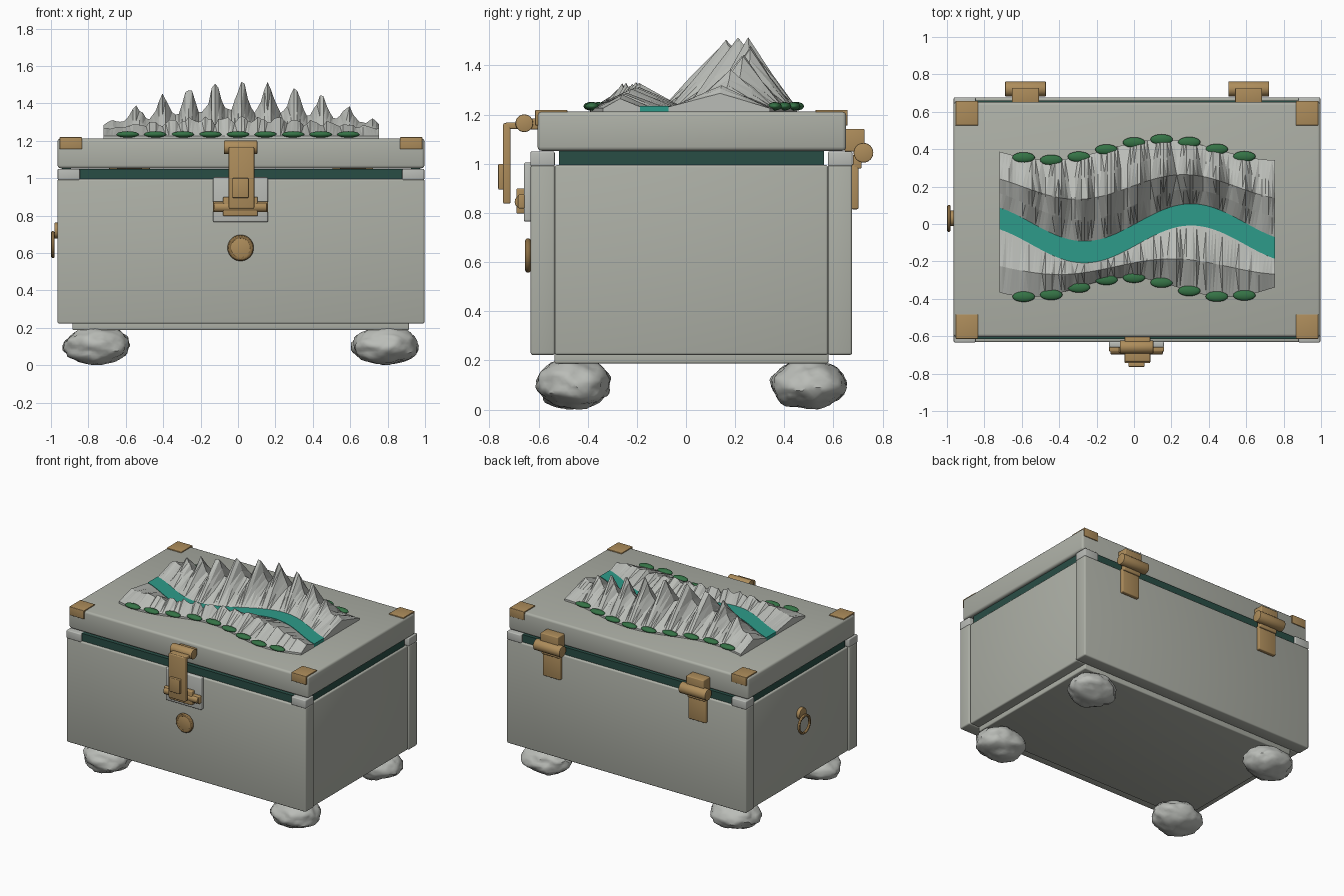
import bpy, bmesh, math, random
from mathutils import Vector, noise

if "Cube" in bpy.data.objects:
    bpy.data.objects.remove(bpy.data.objects["Cube"])

random.seed(4)
CX, CY = 0.016, 0.022   # centre of the chest


def material(name, rgb):
    m = bpy.data.materials.new(name)
    m.diffuse_color = (*rgb, 1)
    m.use_nodes = True
    m.node_tree.nodes["Principled BSDF"].inputs["Base Color"].default_value = m.diffuse_color
    return m


STONE = material("grey_stone", (0.42, 0.435, 0.385))
PALE = material("pale_stone", (0.49, 0.505, 0.475))
BRASS = material("brass", (0.42, 0.265, 0.105))
DARK_BRASS = material("dark_brass", (0.25, 0.15, 0.055))
TEAL = material("teal_water", (0.027, 0.33, 0.255))
SEAL = material("dark_green", (0.022, 0.075, 0.06))
BUSH = material("leaf_green", (0.035, 0.17, 0.06))


def finish(name, bm, mat, smooth=False):
    me = bpy.data.meshes.new(name)
    bmesh.ops.recalc_face_normals(bm, faces=bm.faces)
    bm.to_mesh(me)
    bm.free()
    ob = bpy.data.objects.new(name, me)
    bpy.context.collection.objects.link(ob)
    me.materials.append(mat)
    if smooth:
        bpy.ops.object.select_all(action='DESELECT')
        ob.select_set(True)
        bpy.context.view_layer.objects.active = ob
        bpy.ops.object.shade_smooth_by_angle(angle=math.radians(40))
    return ob


def box(name, x, y, z, mat, bevel=0.006):
    """Box from (min, max) ranges, with rounded edges."""
    bm = bmesh.new()
    bmesh.ops.create_cube(bm, size=1)
    for v in bm.verts:
        v.co = [r[0] + (c + 0.5) * (r[1] - r[0]) for c, r in zip(v.co, (x, y, z))]
    if bevel:
        bmesh.ops.bevel(bm, geom=bm.edges[:], offset=bevel, segments=3,
                        profile=0.5, affect='EDGES')
    return finish(name, bm, mat, True)


def rod(name, centre, radius, length, axis, mat, sides=32, bevel=0.004):
    bm = bmesh.new()
    bmesh.ops.create_cone(bm, cap_ends=True, segments=sides, radius1=radius,
                          radius2=radius, depth=length)
    rims = [e for e in bm.edges if abs(e.verts[0].co.z - e.verts[1].co.z) < 1e-5]
    bmesh.ops.bevel(bm, geom=rims, offset=bevel, segments=2, profile=0.5, affect='EDGES')
    q = Vector((0, 0, 1)).rotation_difference(Vector(axis))
    for v in bm.verts:
        v.co = q @ v.co + Vector(centre)
    return finish(name, bm, mat, True)


def ring(name, centre, major, minor, axis, mat):
    bpy.ops.mesh.primitive_torus_add(
        major_radius=major, minor_radius=minor, major_segments=40, minor_segments=12,
        location=centre, rotation=Vector((0, 0, 1)).rotation_difference(Vector(axis)).to_euler())
    ob = bpy.context.object
    ob.name = name
    ob.data.materials.append(mat)
    bpy.ops.object.shade_smooth_by_angle()
    return ob


# Chest walls, floor and lid
box("front_wall", (-0.965, 0.997), (-0.632, -0.533), (0.222, 0.995), STONE, 0.01)
box("back_wall", (-0.965, 0.997), (0.577, 0.676), (0.222, 0.995), STONE, 0.01)
for side, name in ((-1, "left_wall"), (1, "right_wall")):
    xs = sorted((CX + side * 0.87, CX + side * 0.972))
    box(name, xs, (-0.534, 0.578), (0.222, 0.995), STONE, 0.01)
    ss = sorted((CX + side * 0.91, CX + side * 0.957))
    box("side_seal", ss, (-0.517, 0.561), (0.985, 1.056), SEAL, 0)
box("floor", (-0.885, 0.915), (-0.535, 0.58), (0.187, 0.24), STONE, 0.008)
box("front_seal", (-0.85, 0.88), (-0.616, -0.565), (0.985, 1.05), SEAL, 0)
box("back_seal", (-0.85, 0.88), (0.61, 0.66), (0.985, 1.05), SEAL, 0)
box("lid", (-0.965, 0.997), (-0.604, 0.652), (1.053, 1.212), STONE, 0.016)

# Corner spacers, lid corner brackets and boulder feet
for sx in (-1, 1):
    for sy in (-1, 1):
        xs = sorted((CX + sx * 0.862, CX + sx * 0.98))
        ys = sorted((CY + sy * 0.556, CY + sy * 0.655))
        box("corner_spacer", xs, ys, (0.99, 1.05), PALE)

        bx = sorted((CX + sx * 0.85, CX + sx * 0.97))
        by = sorted((CY + sy * 0.505, CY + sy * 0.635))
        box("corner_bracket_top", bx, by, (1.205, 1.219), BRASS, 0.003)
        by = sorted((CY + sy * 0.62, CY + sy * 0.636))
        box("corner_bracket_lip", bx, by, (1.156, 1.219), BRASS, 0.003)

        bm = bmesh.new()
        bmesh.ops.create_icosphere(bm, subdivisions=4, radius=1)
        shift = Vector((sx * 7.3, sy * 3.1, 1.7))
        for v in bm.verts:
            n = noise.noise(v.co * 1.6 + shift) * 0.13 + noise.noise(v.co * 4 + shift) * 0.07
            p = v.co * (1 + n)
            v.co = (CX + sx * 0.772 + p.x * 0.174,
                    CY + sy * 0.478 + p.y * 0.148,
                    max(0, 0.105 + p.z * 0.1))
        finish("boulder_foot", bm, PALE, True)

# Front latch
box("latch_plate", (-0.133, 0.16), (-0.66, -0.628), (0.765, 1.005), PALE, 0.008)
box("latch_base", (-0.08, 0.105), (-0.69, -0.655), (0.797, 0.9), BRASS)
rod("latch_pin", (0.014, -0.67, 0.845), 0.027, 0.28, (1, 0, 0), BRASS)
for x in (-0.098, 0.126):
    box("latch_ear", (x - 0.035, x + 0.035), (-0.683, -0.655), (0.818, 0.875), BRASS)
    rod("latch_screw", (x, -0.687, 0.847), 0.013, 0.01, (0, 1, 0), DARK_BRASS, 16, 0.002)
box("latch_strap", (-0.05, 0.087), (-0.744, -0.714), (0.838, 1.165), BRASS)
box("latch_arm", (-0.05, 0.087), (-0.735, -0.65), (1.142, 1.168), BRASS)
box("latch_catch", (-0.03, 0.056), (-0.764, -0.74), (0.895, 1.0), BRASS, 0.005)
rod("latch_barrel", (0.014, -0.658, 1.165), 0.036, 0.178, (1, 0, 0), BRASS)
box("latch_mount", (-0.05, 0.087), (-0.655, -0.6), (1.14, 1.185), BRASS)

# Round boss below the latch
rod("boss_disc", (0.014, -0.64, 0.627), 0.058, 0.026, (0, 1, 0), BRASS, 40)
ring("boss_rim", (0.014, -0.643, 0.627), 0.058, 0.012, (0, 1, 0), DARK_BRASS)

# Ring pull on the left wall
rod("pull_mount", (-0.967, 0.03, 0.72), 0.042, 0.03, (1, 0, 0), BRASS)
ring("pull_ring", (-0.99, 0.03, 0.645), 0.063, 0.0095, (1, 0, 0), DARK_BRASS)

# Back hinges
for x in (-0.58, 0.613):
    box("hinge_upper_block", (x - 0.072, x + 0.072), (0.645, 0.727), (1.05, 1.142), BRASS)
    rod("hinge_barrel", (x, 0.722, 1.045), 0.04, 0.218, (1, 0, 0), BRASS)
    box("hinge_link", (x - 0.072, x + 0.072), (0.68, 0.715), (0.98, 1.04), BRASS)
    box("hinge_lower_leaf", (x - 0.072, x + 0.072), (0.672, 0.702), (0.815, 1.0), BRASS)

# Carved landscape: plan curves
X0, X1, BASE = -0.72, 0.755, 1.208


def river(x): return -0.05 + 0.1 * math.sin(5.5 * (x - 0.02))
def back_edge(x): return 0.397 + 0.055 * math.sin(5.2 * (x + 0.15))
def back_ridge(x): return 0.198 + 0.066 * math.sin(5.5 * (x + 0.02))
def front_edge(x): return -0.338 + 0.052 * math.cos(6 * (x + 0.03))
def front_ridge(x): return -0.228 + 0.042 * math.sin(5.2 * (x + 0.1))


def back_height(x):
    swell = max(0, math.cos((x - 0.02) * 2.05)) ** 0.8
    peak = (0.5 + 0.5 * math.cos(2 * math.pi * (x - 0.02) / 0.142)) ** 1.3
    return 1.265 + swell * (0.095 + 0.15 * peak)


def front_height(x):
    swell = max(0, math.cos((x - 0.02) * 2.05))
    return 1.262 + swell * (0.03 + 0.036 * abs(math.cos(math.pi * (x - 0.02) / 0.095)))


def strip(name, rows, mat, count=84, rough=0.0):
    """Closed ridge from (y, z) section functions swept along x."""
    bm = bmesh.new()
    loops = []
    for i in range(count + 1):
        x = X0 + (X1 - X0) * i / count
        loop = []
        for k, (fy, fz) in enumerate(rows):
            inner = rough if 0 < k < len(rows) - 1 and 0 < i < count else 0
            z = fz(x) + random.uniform(-1, 1) * inner * (fz(x) - BASE)
            loop.append(bm.verts.new((x, fy(x), z)))
        loop.append(bm.verts.new((x, rows[-1][0](x), BASE)))
        loop.append(bm.verts.new((x, rows[0][0](x), BASE)))
        loops.append(loop)
    n = len(loops[0])
    for a, b in zip(loops, loops[1:]):
        for k in range(n):
            bm.faces.new((a[k], a[(k + 1) % n], b[(k + 1) % n], b[k]))
    bm.faces.new(loops[0])
    bm.faces.new(loops[-1])
    bmesh.ops.triangulate(bm, faces=bm.faces[:])
    return finish(name, bm, mat)


def low(x): return 1.226
def bank_back(x): return river(x) + 0.058
def bank_front(x): return river(x) - 0.058


strip("river", [(bank_front, lambda x: 1.236), (bank_back, lambda x: 1.236)], TEAL, 60)
strip("back_mountains", [
    (bank_back, lambda x: 1.232),
    (lambda x: 0.5 * (bank_back(x) + back_ridge(x)), lambda x: 0.5 * (1.232 + back_height(x))),
    (back_ridge, back_height),
    (lambda x: 0.5 * (back_edge(x) + back_ridge(x)), lambda x: 0.5 * (1.226 + back_height(x))),
    (back_edge, low)], PALE, rough=0.07)
strip("front_hills", [(front_edge, low), (front_ridge, front_height),
                      (bank_front, lambda x: 1.232)], PALE, rough=0.1)

# Bushes along both outer edges
for i in range(9):
    x = -0.59 + i * 1.18 / 8
    for edge in (back_edge, front_edge):
        bm = bmesh.new()
        bmesh.ops.create_icosphere(bm, subdivisions=3, radius=1)
        for v in bm.verts:
            v.co = (x + v.co.x * 0.06, edge(x) + v.co.y * 0.028, 1.234 + v.co.z * 0.017)
        finish("bush", bm, BUSH, True)
